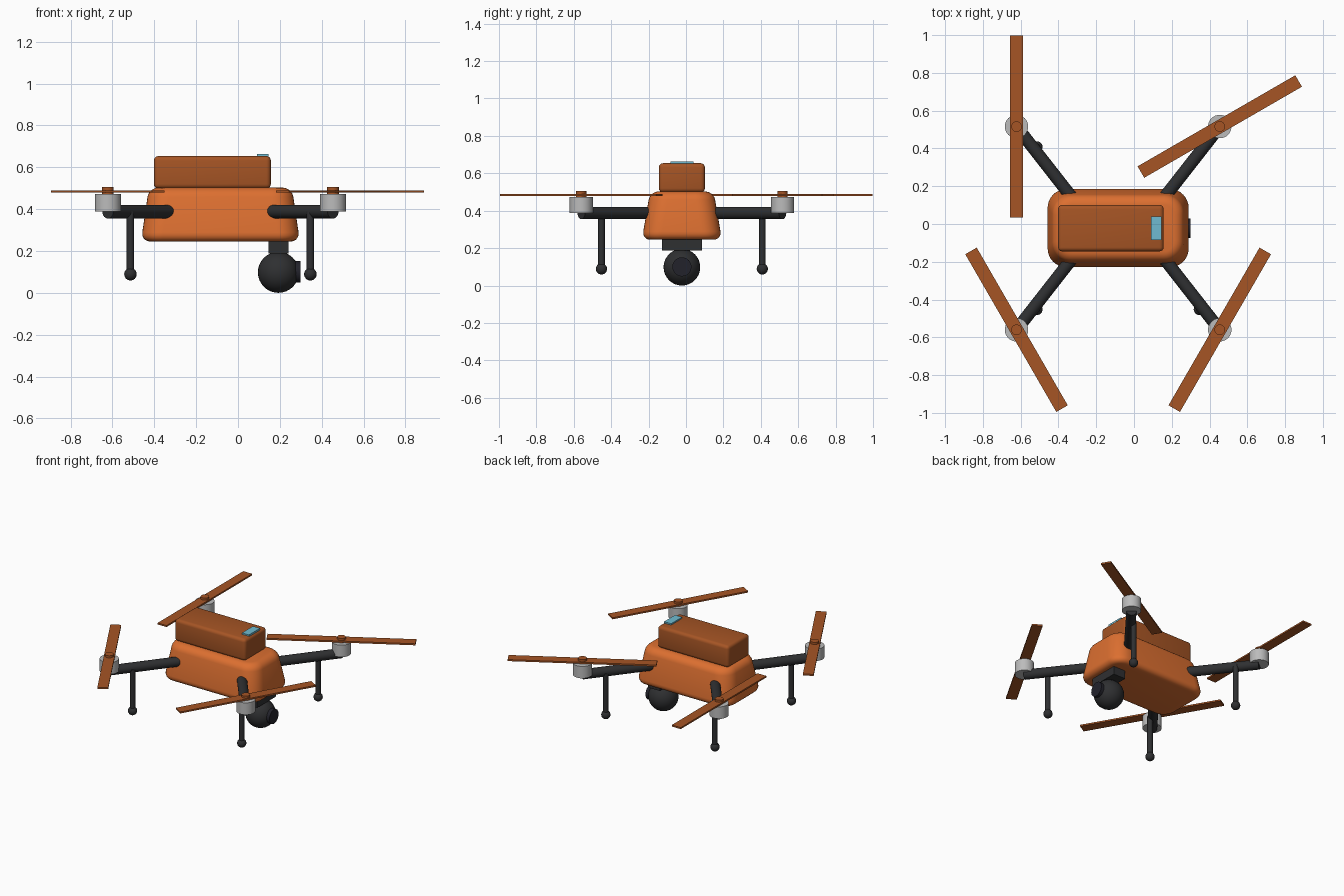
import bpy, bmesh, math
from mathutils import Vector

if "Cube" in bpy.data.objects:
    bpy.data.objects.remove(bpy.data.objects["Cube"])

CX, CY = -0.084, -0.022      # airframe centre
REACH = 0.538                # motor offset from the centre


def material(name, rgb):
    m = bpy.data.materials.new(name)
    m.diffuse_color = (*rgb, 1)
    m.use_nodes = True
    m.node_tree.nodes["Principled BSDF"].inputs["Base Color"].default_value = m.diffuse_color
    return m


ORANGE = material("orange_shell", (0.72, 0.16, 0.03))
RUST = material("rust_panel", (0.38, 0.09, 0.018))
DARK = material("dark_plastic", (0.028, 0.029, 0.031))
LENS = material("lens_glass", (0.016, 0.016, 0.024))
BLUE = material("blue_light", (0.16, 0.5, 0.64))
METAL = material("motor_metal", (0.5, 0.5, 0.5))


def finish(name, mat):
    o = bpy.context.object
    o.name = name
    o.data.materials.append(mat)
    bpy.ops.object.shade_smooth_by_angle(angle=math.radians(35))
    return o


def box(name, lo, hi, mat, bevel=0.0, turn=0.0):
    lo, hi = Vector(lo), Vector(hi)
    bpy.ops.mesh.primitive_cube_add(size=1, location=(lo + hi) / 2, rotation=(0, 0, turn))
    o = bpy.context.object
    o.scale = hi - lo
    bpy.ops.object.transform_apply(location=False, rotation=False, scale=True)
    if bevel:
        b = o.modifiers.new("round", 'BEVEL')
        b.width, b.segments = bevel, 4
        bpy.ops.object.modifier_apply(modifier="round")
    return finish(name, mat)


def rod(name, a, b, r, mat, sides=24):
    a, b = Vector(a), Vector(b)
    d = b - a
    bpy.ops.mesh.primitive_cylinder_add(vertices=sides, radius=r, depth=d.length,
                                        location=(a + b) / 2,
                                        rotation=d.to_track_quat('Z', 'Y').to_euler())
    return finish(name, mat)


def ball(name, c, r, mat, seg=24):
    bpy.ops.mesh.primitive_uv_sphere_add(segments=seg, ring_count=seg // 2, radius=r, location=c)
    return finish(name, mat)


def hull():
    # tapered block: wide corner rounding in plan, smaller rounding on the rims
    z0, z1 = 0.245, 0.503
    bpy.ops.mesh.primitive_cube_add(size=2, location=(CX, CY, 0))
    me = bpy.context.object.data
    bm = bmesh.new()
    bm.from_mesh(me)
    for v in bm.verts:
        top = v.co.z > 0
        v.co.x *= 0.342 if top else 0.38
        v.co.y *= 0.17 if top else 0.214
        v.co.z = z1 if top else z0
    upright = [e for e in bm.edges if abs(e.verts[0].co.z - e.verts[1].co.z) > 0.1]
    bmesh.ops.bevel(bm, geom=upright, offset=0.1, segments=8, profile=0.5, affect='EDGES')
    rims = [e for e in bm.edges if abs(e.verts[0].co.z - e.verts[1].co.z) < 1e-4]
    bmesh.ops.bevel(bm, geom=rims, offset=0.045, segments=5, profile=0.5, affect='EDGES')
    bm.to_mesh(me)
    bm.free()
    finish("body", ORANGE)


# Body, battery pack and status light
hull()
box("battery", (-0.402, -0.145, 0.498), (0.157, 0.101, 0.654), RUST, 0.022)
box("status_light", (0.09, -0.084, 0.645), (0.145, 0.04, 0.664), BLUE)

# Camera gimbal, facing +x
box("camera_mount", (0.146, -0.129, 0.187), (0.241, 0.085, 0.27), DARK)
ball("camera_ball", (0.193, CY, 0.098), 0.098, DARK, 32)
rod("camera_lens", (0.2, CY, 0.1), (0.299, CY, 0.1), 0.051, LENS, 32)

# Four arms with motor, propeller and leg
corners = [("back_left", -1, 1, 90), ("back_right", 1, 1, 30),
           ("front_left", -1, -1, 120), ("front_right", 1, -1, 60)]
for label, sx, sy, angle in corners:
    x, y = CX + sx * REACH, CY + sy * REACH
    rod(label + "_arm", (CX + sx * 0.22, CY + sy * 0.131, 0.388), (x, y, 0.388), 0.033, DARK)
    rod(label + "_motor", (x, y, 0.388), (x, y, 0.473), 0.062, METAL, 32)
    rod(label + "_hub", (x, y, 0.47), (x, y, 0.505), 0.028, RUST)
    box(label + "_propeller", (x - 0.482, y - 0.035, 0.479), (x + 0.482, y + 0.035, 0.49),
        RUST, turn=math.radians(angle))
    lx, ly = CX + sx * 0.43, CY + sy * 0.43
    rod(label + "_leg", (lx, ly, 0.088), (lx, ly, 0.388), 0.018, DARK, 16)
    ball(label + "_foot", (lx, ly, 0.089), 0.03, DARK)
